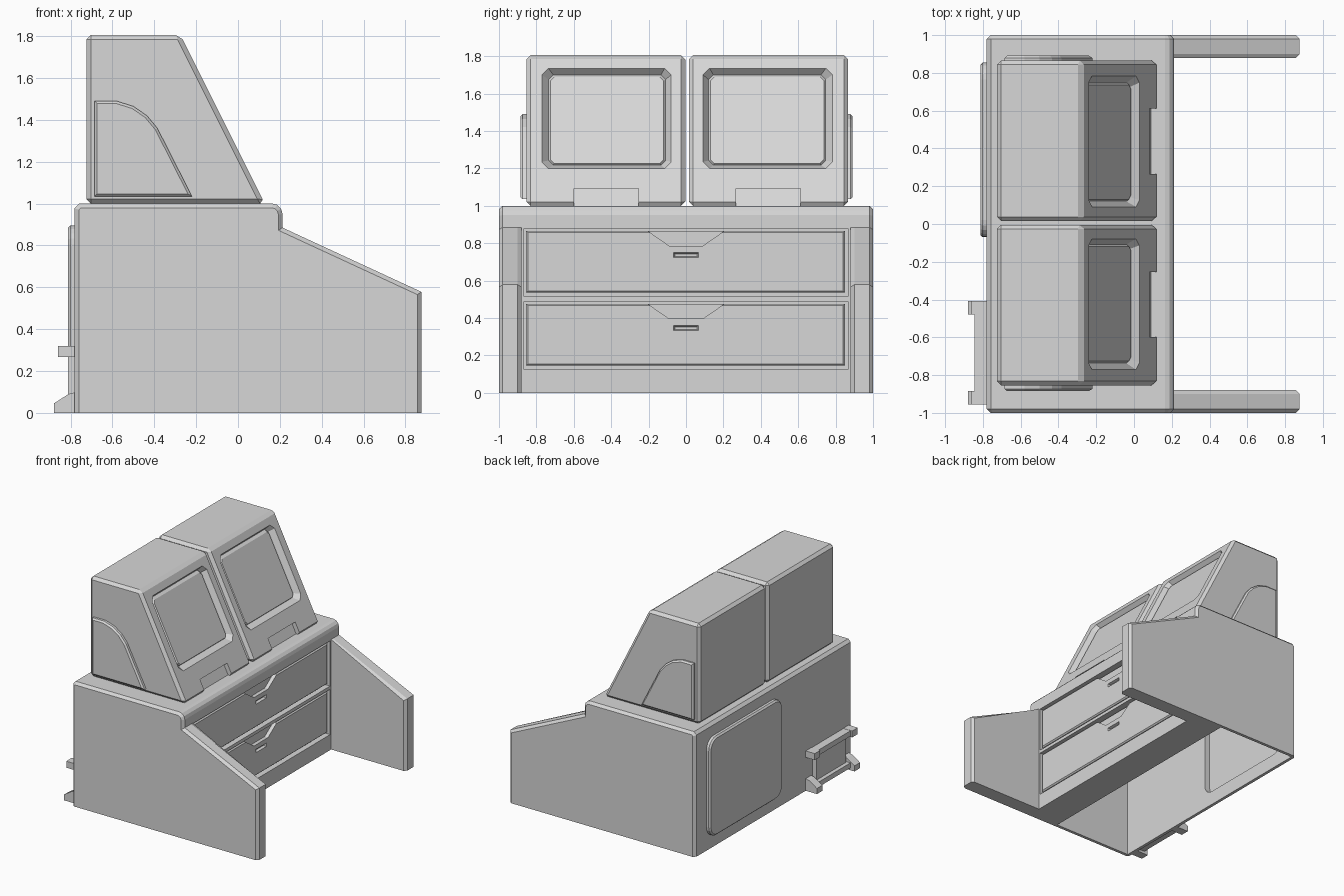
import bpy, bmesh
from math import cos, sin, pi

cube = bpy.data.objects.get("Cube")
if cube:
    bpy.data.objects.remove(cube)

grey = bpy.data.materials.new("light_grey")
grey.use_nodes = True
shade = (0.68, 0.68, 0.68, 1)
grey.diffuse_color = shade
grey.node_tree.nodes["Principled BSDF"].inputs["Base Color"].default_value = shade


def loft(name, rings, bevel=0, keep=None):
    """Closed solid through matching rings, with chosen edges chamfered."""
    bm = bmesh.new()
    loops = [[bm.verts.new(p) for p in ring] for ring in rings]
    n = len(loops[0])
    for a, b in zip(loops, loops[1:]):
        for i in range(n):
            j = (i + 1) % n
            bm.faces.new((a[i], a[j], b[j], b[i]))
    bm.faces.new(loops[0])
    bm.faces.new(loops[-1])
    bmesh.ops.recalc_face_normals(bm, faces=bm.faces[:])
    if bevel:
        edges = [e for e in bm.edges if keep is None or keep(e.verts[0].co, e.verts[1].co)]
        bmesh.ops.bevel(bm, geom=edges, offset=bevel, segments=1, affect='EDGES')
        bmesh.ops.recalc_face_normals(bm, faces=bm.faces[:])
    mesh = bpy.data.meshes.new(name)
    bm.to_mesh(mesh)
    bm.free()
    mesh.materials.append(grey)
    obj = bpy.data.objects.new(name, mesh)
    bpy.context.collection.objects.link(obj)
    return obj


def prism_y(name, profile, y0, y1, bevel=0, keep=None):
    return loft(name, [[(x, y, z) for x, z in profile] for y in (y0, y1)], bevel, keep)


def prism_x(name, profile, x0, x1, bevel=0, keep=None):
    return loft(name, [[(x, y, z) for y, z in profile] for x in (x0, x1)], bevel, keep)


def box(name, x, y, z, bevel=0, keep=None):
    return prism_x(name, rect(y, z), x[0], x[1], bevel, keep)


def rect(y, z):
    return [(y[0], z[0]), (y[1], z[0]), (y[1], z[1]), (y[0], z[1])]


def round_rect(y, z, r, n):
    """Rectangle with rounded corners, or cut corners when n is 1."""
    corners = [(y[1] - r, z[1] - r), (y[0] + r, z[1] - r),
               (y[0] + r, z[0] + r), (y[1] - r, z[0] + r)]
    return [(cy + r * cos((q + i / n) * pi / 2), cz + r * sin((q + i / n) * pi / 2))
            for q, (cy, cz) in enumerate(corners) for i in range(n + 1)]


def cut(obj, cutter):
    """Subtract the cutter and discard it."""
    mod = obj.modifiers.new("cut", 'BOOLEAN')
    mod.object, mod.operation, mod.solver = cutter, 'DIFFERENCE', 'EXACT'
    deps = bpy.context.evaluated_depsgraph_get()
    mesh = bpy.data.meshes.new_from_object(obj.evaluated_get(deps))
    obj.modifiers.clear()
    obj.data = mesh
    bpy.data.objects.remove(cutter)


def hollow():
    return box("hollow", (-0.755, -0.05), (-0.975, 0.975), (-0.5, 0.97))


# Cabinet core with a rounded nose, open underneath at the rear
FRONT = 0.213
top_outline = [(-0.78, 0), (-0.78, 0.978), (-0.758, 1), (0.165, 1), (0.187, 0.994),
               (0.206, 0.975), (FRONT, 0.95), (FRONT, 0.885)]
core = prism_y("cabinet_core", top_outline + [(FRONT, 0)], -0.88, 0.88)
cut(core, hollow())

# Two drawers, each in its own recess, with a scooped pull and a finger slot
for name, low in (("lower", 0.145), ("upper", 0.535)):
    high = low + 0.331
    cut(core, box("bay", (0.16, 0.4), (-0.867, 0.867), (low - 0.02, high + 0.013)))
    drawer = box(name + "_drawer", (0.14, 0.205), (-0.855, 0.85), (low, high), 0.01,
                 lambda a, b: min(a.x, b.x) > 0.2)
    scoop = [(-0.22, high + 0.01), (-0.09, high - 0.08),
             (0.09, high - 0.08), (0.22, high + 0.01)]
    cut(drawer, prism_x("scoop", scoop, 0.175, 0.3))
    mid = low + 0.201
    cut(drawer, loft("slot", [[(x, y, z) for y, z in rect((-w, w), (mid - h, mid + h))]
                              for x, w, h in ((0.21, 0.068, 0.015), (0.185, 0.06, 0.007))]))

# Side panels reaching forward as sloped wings
for side, s in (("right", -1), ("left", 1)):
    def panel_edge(a, b):
        if max(a.z, b.z) < 0.01:
            return False
        outer = min(abs(a.y), abs(b.y)) > 0.95
        front = max(a.x, b.x) > 0.5 and abs(a.y - b.y) < 0.01
        return outer or (front and a.z + b.z > 0.1)
    panel = prism_y(side + "_side_panel", top_outline + [(0.877, 0.578), (0.877, 0)],
                    s * 0.88, s, 0.02, panel_edge)
    cut(panel, hollow())

# Twin monitors
FOOT, TILT = 0.128, 0.5
SHIFT = 0.006


def on_slope(profile, depth):
    return [(FOOT - TILT * (z - 1) - depth / 0.9, y, z) for y, z in profile]


def span(s, a, b):
    return sorted((SHIFT + s * a, SHIFT + s * b))


for side, s in (("right", -1), ("left", 1)):
    y0, y1 = span(s, 0.01, 0.86)
    shell = [(-0.725, 1), (-0.725, 1.805), (FOOT - TILT * 0.805, 1.805), (FOOT, 1)]
    monitor = prism_y(side + "_monitor", shell, y0, y1, 0.022)
    # Sunken surround with a slightly raised screen inside it
    outer = round_rect(span(s, 0.085, 0.777), (1.2, 1.735), 0.035, 1)
    lip = round_rect(span(s, 0.115, 0.741), (1.217, 1.7), 0.025, 1)
    inner = round_rect(span(s, 0.125, 0.731), (1.227, 1.688), 0.02, 1)
    cut(monitor, loft("screen_recess", [on_slope(outer, -0.02), on_slope(outer, 0),
                                        on_slope(lip, 0.045)]))
    loft(side + "_screen", [on_slope(lip, 0.06), on_slope(lip, 0.04), on_slope(inner, 0.028)])
    # Shallow notch under the screen, following the slope
    tab = rect(span(s, 0.26, 0.605), (0.98, 1.093))
    cut(monitor, loft("notch", [on_slope(tab, -0.05), on_slope(tab, 0.035)]))
    # Raised cheek on the outer side
    cheek = [(-0.685, 1.035), (-0.685, 1.49), (-0.58, 1.49), (-0.5, 1.465),
             (-0.435, 1.42), (-0.385, 1.36), (-0.22, 1.035)]
    prism_y(side + "_monitor_cheek", cheek, s * 0.84, s * 0.888 + SHIFT / 2, 0.012,
            lambda a, b: min(abs(a.y), abs(b.y)) > 0.87)

# Rounded service hatch on the back, hollow from inside
hatch = prism_x("back_hatch", round_rect((-0.07, 0.855), (0.1, 0.895), 0.09, 5), -0.77, -0.813,
                0.012, lambda a, b: max(a.x, b.x) < -0.8)
for part in (hatch, core):
    cut(part, prism_x("hatch_pocket", round_rect((-0.055, 0.84), (0.115, 0.88), 0.08, 5),
                      -0.7, -0.803))

# Cable bracket on the back
box("bracket_plate", (-0.813, -0.77), (-0.87, -0.495), (0.04, 0.3))
box("bracket_top_bar", (-0.845, -0.77), (-0.93, -0.435), (0.275, 0.318))
box("bracket_bottom_bar", (-0.845, -0.77), (-0.93, -0.435), (0.02, 0.06))
for side, y in (("right", -0.92), ("left", -0.443)):
    ends = (y - 0.035, y + 0.035)
    foot = [(-0.77, 0), (-0.88, 0), (-0.88, 0.045), (-0.81, 0.09), (-0.77, 0.1)]
    prism_y(side + "_bracket_foot", foot, *ends)
    box(side + "_bracket_clip", (-0.86, -0.77), ends, (0.268, 0.32))
